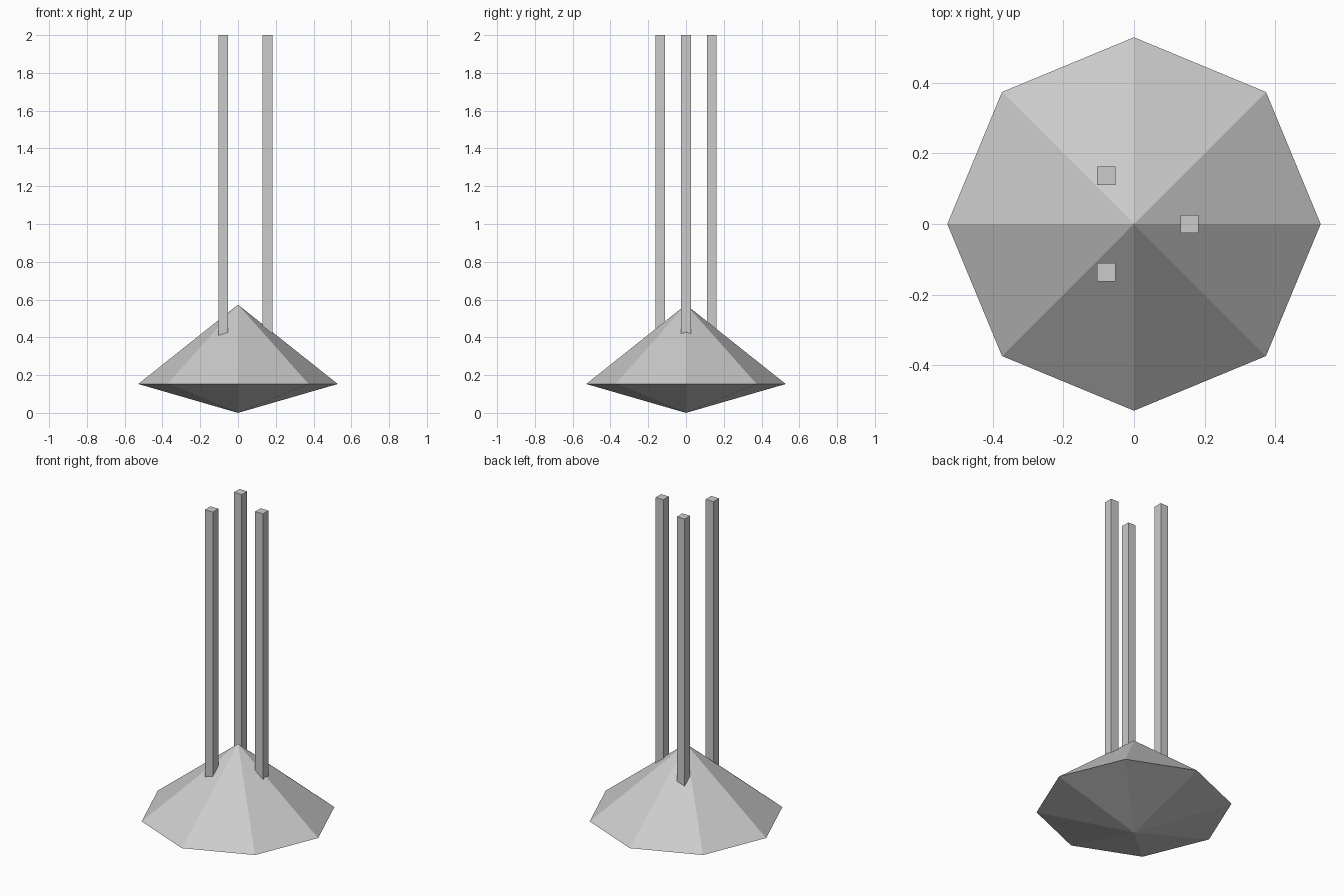
import bpy
import math

old = bpy.data.objects.get("Cube")
if old:
    bpy.data.objects.remove(old, do_unlink=True)

# Single flat grey
grey = bpy.data.materials.new("plain grey")
grey.use_nodes = True
colour = (0.6, 0.6, 0.6, 1)
grey.diffuse_color = colour
grey.node_tree.nodes["Principled BSDF"].inputs["Base Color"].default_value = colour

SIDES = 8
RADIUS = 0.528
RIM_Z, PEAK_Z = 0.153, 0.573
ROD_WIDTH, ROD_RING = 0.052, 0.157
ROD_BOTTOM, ROD_TOP = 0.3, 2.0


def finish(name):
    obj = bpy.context.object
    obj.name = name
    obj.data.name = name
    obj.data.materials.append(grey)
    return obj


def add_cone(name, low_radius, high_radius, low, high):
    bpy.ops.mesh.primitive_cone_add(
        vertices=SIDES, radius1=low_radius, radius2=high_radius,
        depth=high - low, end_fill_type='NOTHING',
        location=(0, 0, (low + high) / 2))
    return finish(name)


# Faceted body: tall upper pyramid and shallow inverted lower one, joined at the rim
upper = add_cone("body", RADIUS, 0, RIM_Z, PEAK_Z)
lower = add_cone("lower_body", 0, RADIUS, 0, RIM_Z)
upper.select_set(True)
bpy.context.view_layer.objects.active = upper
bpy.ops.object.join()
bpy.ops.object.mode_set(mode='EDIT')
bpy.ops.mesh.select_all(action='SELECT')
bpy.ops.mesh.remove_doubles(threshold=0.001)
bpy.ops.mesh.normals_make_consistent(inside=False)
bpy.ops.object.mode_set(mode='OBJECT')

# Three square rods rising from the body
for i, name in enumerate(("left_rod", "back_rod", "front_rod")):
    angle = i * math.tau / 3
    bpy.ops.mesh.primitive_cube_add(
        size=1,
        location=(ROD_RING * math.cos(angle), ROD_RING * math.sin(angle),
                  (ROD_BOTTOM + ROD_TOP) / 2))
    rod = finish(name)
    rod.scale = (ROD_WIDTH, ROD_WIDTH, ROD_TOP - ROD_BOTTOM)
    bpy.ops.object.transform_apply(location=False, rotation=False, scale=True)
